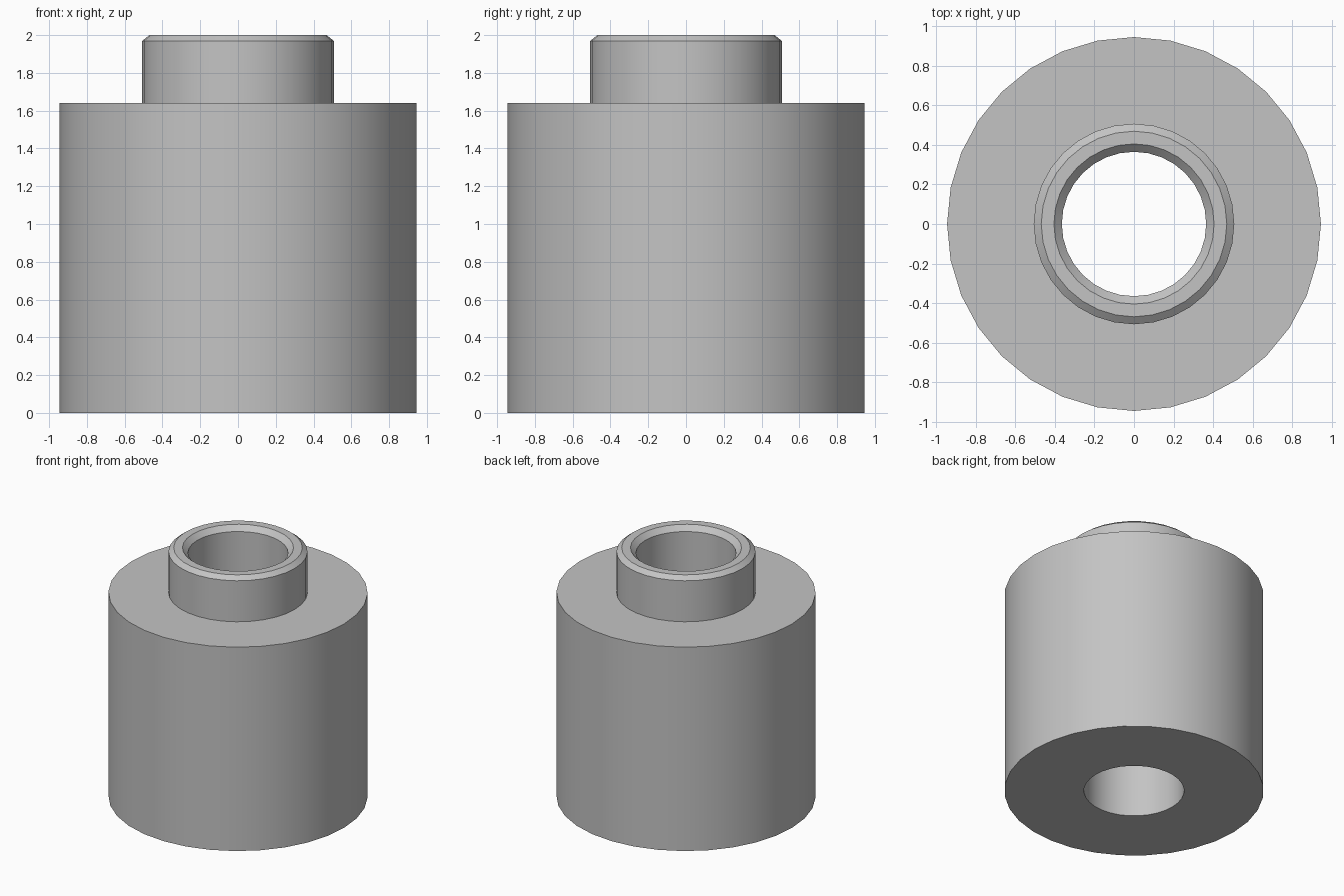
import bpy
import bmesh
import math

cube = bpy.data.objects.get("Cube")
if cube:
    bpy.data.objects.remove(cube, do_unlink=True)

# Plain grey material
grey = bpy.data.materials.new("plain_grey")
grey.use_nodes = True
colour = (0.55, 0.55, 0.55, 1)
grey.diffuse_color = colour
grey.node_tree.nodes["Principled BSDF"].inputs["Base Color"].default_value = colour


def lathe(name, profile, sides):
    """Revolve a closed (radius, height) profile around the z axis."""
    bm = bmesh.new()
    rings = []
    for i in range(sides):
        a = math.tau * i / sides
        rings.append([bm.verts.new((r * math.cos(a), r * math.sin(a), z)) for r, z in profile])
    count = len(profile)
    for i in range(sides):
        here, there = rings[i], rings[(i + 1) % sides]
        for j in range(count):
            k = (j + 1) % count
            bm.faces.new((here[j], there[j], there[k], here[k]))
    bmesh.ops.recalc_face_normals(bm, faces=bm.faces)
    mesh = bpy.data.meshes.new(name)
    bm.to_mesh(mesh)
    bm.free()
    mesh.materials.append(grey)
    obj = bpy.data.objects.new(name, mesh)
    bpy.context.collection.objects.link(obj)
    bpy.ops.object.select_all(action="DESELECT")
    obj.select_set(True)
    bpy.context.view_layer.objects.active = obj
    bpy.ops.object.shade_smooth_by_angle(angle=math.radians(30))
    return obj


# Wide body, stepped neck with chamfered rim, and straight through bore
BODY, NECK, BORE = 0.945, 0.507, 0.365
SHOULDER, TOP = 1.64, 2.0
lathe("bored_spacer", [
    (BORE, 0), (BODY, 0), (BODY, SHOULDER), (NECK, SHOULDER),
    (NECK, TOP - 0.03), (NECK - 0.038, TOP),
    (BORE + 0.04, TOP), (BORE, TOP - 0.04),
], 32)
